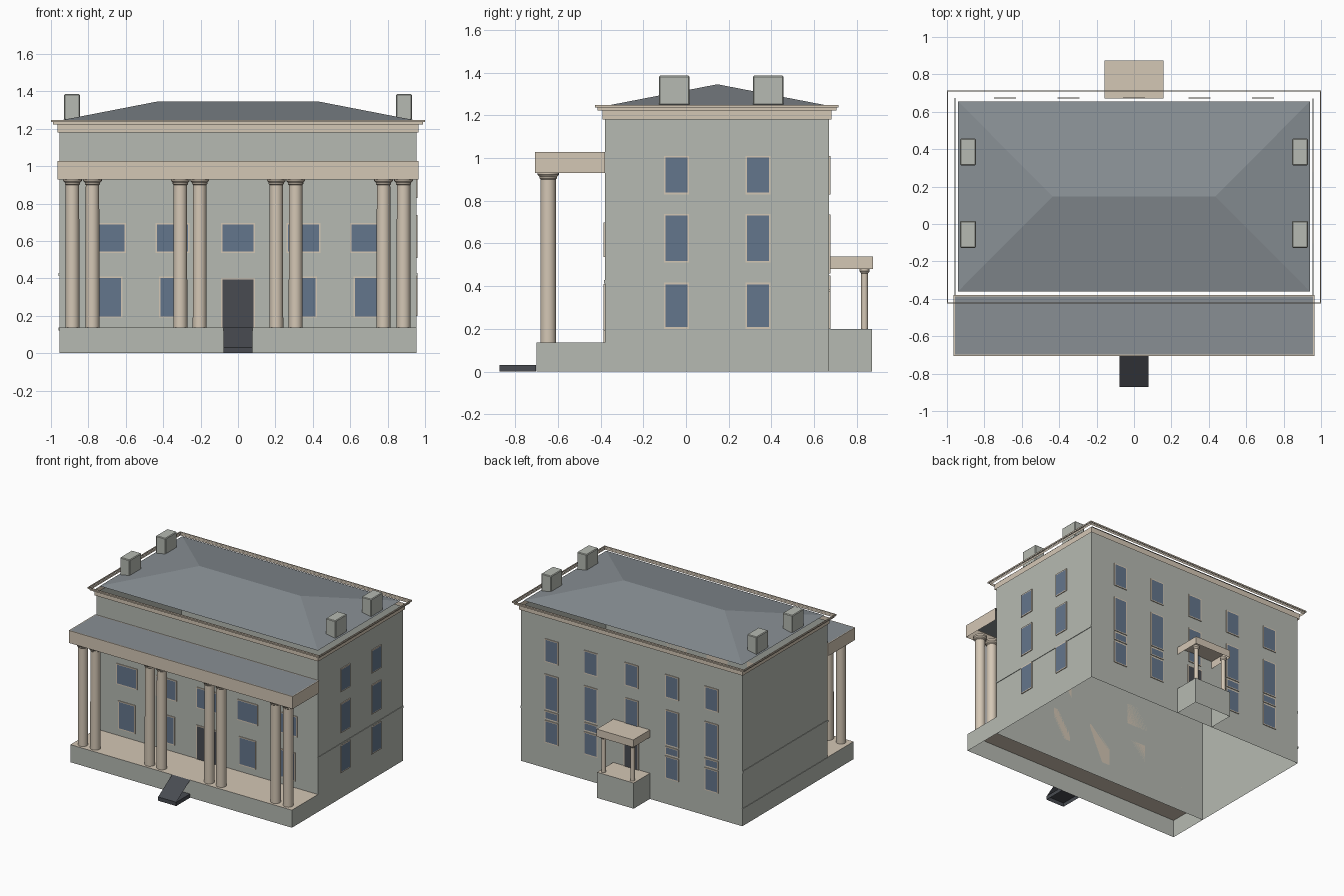
import bpy, bmesh, math
from mathutils import Vector

cube = bpy.data.objects.get("Cube")
if cube:
    bpy.data.objects.remove(cube, do_unlink=True)


def material(name, srgb):
    """Flat colour given as 0-255 sRGB, stored as linear."""
    lin = [((c / 255 + 0.055) / 1.055) ** 2.4 for c in srgb] + [1]
    m = bpy.data.materials.new(name)
    m.use_nodes = True
    m.diffuse_color = lin
    m.node_tree.nodes["Principled BSDF"].inputs["Base Color"].default_value = lin
    return m


WALL = material("sage grey wall", (182, 186, 178))
CREAM = material("cream trim", (212, 199, 181))
GLASS = material("blue grey glass", (100, 118, 140))
SLATE = material("slate roof", (136, 143, 148))
DARK = material("charcoal door", (72, 75, 81))


def finish(name, bm, *mats):
    mesh = bpy.data.meshes.new(name)
    bm.to_mesh(mesh)
    bm.free()
    ob = bpy.data.objects.new(name, mesh)
    for m in mats:
        mesh.materials.append(m)
    bpy.context.scene.collection.objects.link(ob)
    return ob


def box(name, x, y, z, mat, open_dirs=(), face_dir=None, face_mat=None, inset=0):
    """Box from ranges; some sides may be left open, one may be inset and recoloured."""
    bm = bmesh.new()
    bmesh.ops.create_cube(bm, size=1)
    for v in bm.verts:
        v.co = [r[0] if c < 0 else r[1] for c, r in zip(v.co, (x, y, z))]
    bm.normal_update()
    facing = lambda d: [f for f in bm.faces if f.normal.dot(Vector(d)) > 0.9]
    if face_dir:
        target = facing(face_dir)
        if inset:
            bmesh.ops.inset_region(bm, faces=target, thickness=inset)
        for f in target:
            f.material_index = 1
    gone = [f for d in open_dirs for f in facing(d)]
    bmesh.ops.delete(bm, geom=gone, context="FACES")
    return finish(name, bm, mat, face_mat or mat)


UP, DOWN = (0, 0, 1), (0, 0, -1)
FRONT, BACK, LEFT, RIGHT = (0, -1, 0), (0, 1, 0), (1, 0, 0), (-1, 0, 0)
WX, Y0, Y1 = 0.955, -0.38, 0.67


def opening(name, side, centre, half, z, mat=GLASS):
    """Framed window or door: a thin plate with an inset pane."""
    span, t = (centre - half, centre + half), 0.006
    if side == LEFT:
        x, y = (WX, WX + t), span
    else:
        x = span
        y = (Y0 - t, Y0) if side == FRONT else (Y1, Y1 + t)
    box(name, x, y, z, CREAM, face_dir=side, face_mat=mat, inset=0.011)


def lathe(name, x, y, profile, mat, sides=20):
    """Round column from (radius, height) pairs."""
    bm = bmesh.new()
    rings = [[bm.verts.new((x + r * math.cos(math.tau * i / sides),
                            y + r * math.sin(math.tau * i / sides), z))
              for i in range(sides)] for r, z in profile]
    for a, b in zip(rings, rings[1:]):
        for i in range(sides):
            j = (i + 1) % sides
            bm.faces.new((a[i], a[j], b[j], b[i]))
    ob = finish(name, bm, mat)
    bpy.context.view_layer.objects.active = ob
    ob.select_set(True)
    bpy.ops.object.shade_smooth_by_angle(angle=math.radians(35))
    ob.select_set(False)


def band(name, grow, z, mat=CREAM):
    """Open strip running around the building."""
    return box(name, (-WX - grow, WX + grow), (Y0 - grow, Y1 + grow), z, mat, (UP, DOWN))


# Main walls and cornice
band("main_walls", 0, (0, 1.2), WALL)
band("cornice_lower", 0.01, (1.18, 1.224))
band("cornice_middle", 0.034, (1.222, 1.238))
rim = band("cornice_rim", 0.045, (1.236, 1.247))
solid = rim.modifiers.new("thickness", "SOLIDIFY")
solid.thickness = 0.009
solid.offset = -1

# Hipped roof
bm = bmesh.new()
eave = [bm.verts.new(p + (1.247,)) for p in
        ((-0.94, -0.36), (0.94, -0.36), (0.94, 0.655), (-0.94, 0.655))]
ridge = [bm.verts.new((x, 0.147, 1.345)) for x in (-0.435, 0.435)]
bm.faces.new((eave[0], eave[1], ridge[1], ridge[0]))
bm.faces.new((eave[1], eave[2], ridge[1]))
bm.faces.new((eave[2], eave[3], ridge[0], ridge[1]))
bm.faces.new((eave[3], eave[0], ridge[0]))
finish("hipped_roof", bm, SLATE)

# Chimneys
for s in (-1, 1):
    for y in (-0.055, 0.385):
        c = box("chimney", (s * 0.887 - 0.042, s * 0.887 + 0.042), (y - 0.072, y + 0.072),
                (1.247, 1.385), WALL)
        bev = c.modifiers.new("soft_edges", "BEVEL")
        bev.width = 0.005
        bev.segments = 1

# Front portico
box("portico_base", (-WX, WX), (-0.7, Y0), (0, 0.137), WALL, (DOWN, BACK), UP, CREAM)
box("portico_roof", (-0.965, 0.965), (-0.706, Y0), (0.93, 1.027), CREAM, (DOWN, BACK),
    UP, SLATE, 0.01)
for s in (-1, 1):
    for x in (0.205, 0.308, 0.778, 0.885):
        lathe("portico_column", s * x, -0.645,
              ((0.037, 0.137), (0.036, 0.9), (0.041, 0.905), (0.041, 0.912),
               (0.05, 0.922), (0.05, 0.935)), CREAM)

# Entrance step and ramp
box("entrance_step", (-0.078, 0.078), (-0.872, -0.702), (0, 0.03), DARK, (DOWN,))
bm = bmesh.new()
bm.faces.new([bm.verts.new(p) for p in ((-0.078, -0.872, 0.03), (0.078, -0.872, 0.03),
                                        (0.078, -0.7, 0.138), (-0.078, -0.7, 0.138))])
finish("entrance_ramp", bm, DARK)

# Back porch
box("back_porch_base", (-0.158, 0.158), (Y1, 0.87), (0, 0.2), WALL, (DOWN, FRONT), UP, CREAM)
box("back_porch_roof", (-0.158, 0.158), (Y1, 0.875), (0.48, 0.538), CREAM, (DOWN, FRONT))
for x in (-0.125, 0.125):
    lathe("back_porch_column", x, 0.836,
          ((0.017, 0.2), (0.016, 0.46), (0.024, 0.47), (0.024, 0.485)), CREAM, 16)

# Front windows and doors
opening("front_door", FRONT, 0, 0.091, (0.128, 0.401), DARK)
opening("back_door", BACK, 0, 0.065, (0.19, 0.43), DARK)
for x in (-0.69, -0.35, 0, 0.35, 0.69):
    opening("front_upper_window", FRONT, x, 0.09, (0.536, 0.697))
    if x:
        opening("front_lower_window", FRONT, x, 0.073, (0.19, 0.41))
        opening("back_lower_window", BACK, x, 0.058, (0.2, 0.375))
        opening("back_small_window", BACK, x, 0.058, (0.385, 0.45))
    opening("back_middle_window", BACK, x, 0.058, (0.46, 0.735))
    opening("back_top_window", BACK, x, 0.058, (0.83, 1.01))

# Side windows and string courses
for y in (-0.045, 0.337):
    for z in ((0.2, 0.416), (0.51, 0.738), (0.83, 1.01)):
        opening("side_window", LEFT, y, 0.059, z)
for s in (-1, 1):
    x = sorted((s * WX, s * (WX + 0.004)))
    box("string_course", x, (Y0 - 0.004, Y1), (0.412, 0.428), WALL)
box("base_course", (-WX - 0.004, -WX), (Y0, Y1 + 0.004), (0.122, 0.137), WALL)
